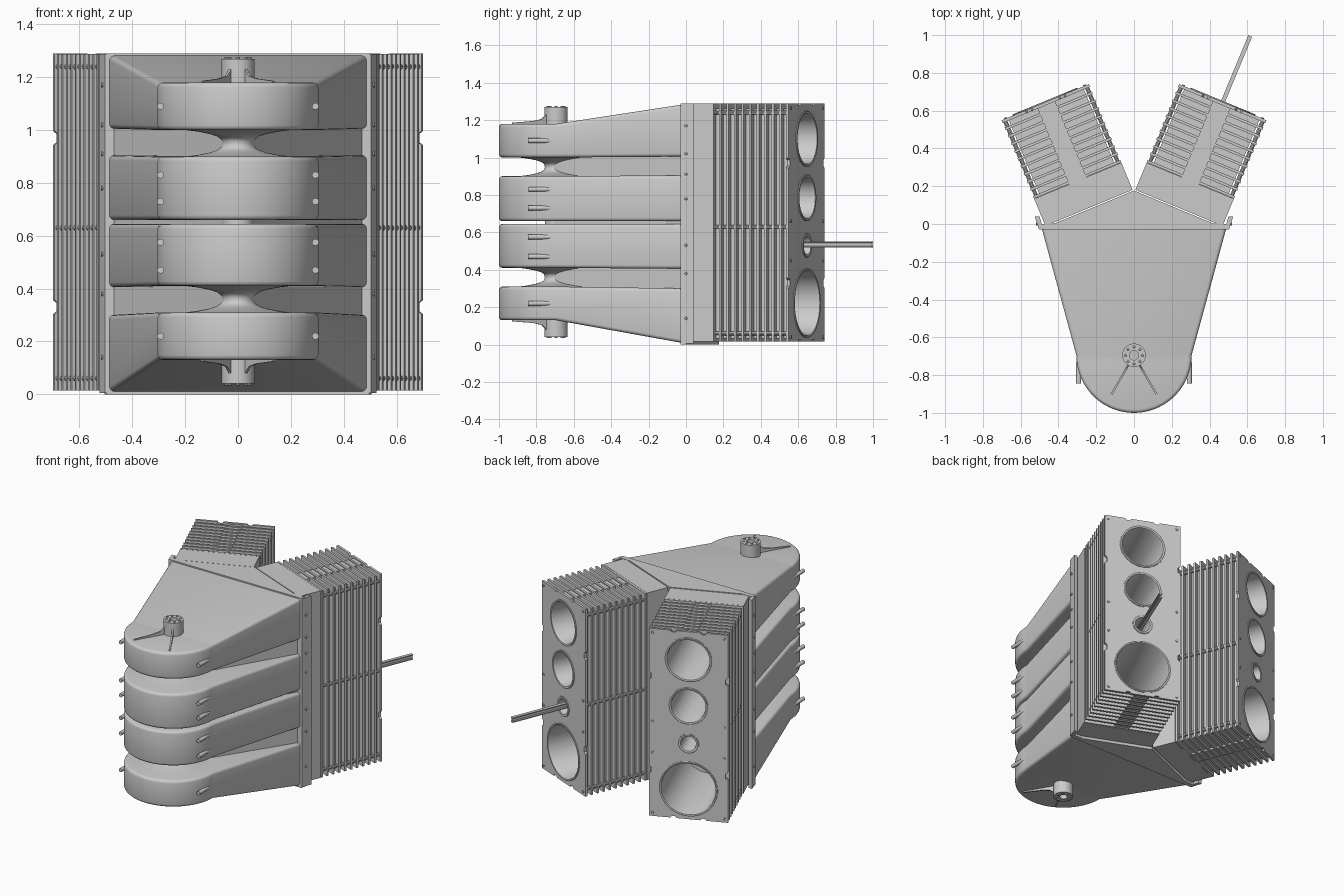
import bpy, bmesh, math
from mathutils import Matrix, Vector

if "Cube" in bpy.data.objects:
    bpy.data.objects.remove(bpy.data.objects["Cube"])

COL = bpy.context.collection
T = Matrix.Translation
I = Matrix.Identity(4)
CY = -0.695                      # crank axis position


def rot(deg, axis):
    return Matrix.Rotation(math.radians(deg), 4, axis)


def circle(r, x=0, y=0, n=48):
    return [(x + r * math.cos(2 * math.pi * i / n), y + r * math.sin(2 * math.pi * i / n)) for i in range(n)]


def rect(x0, y0, x1, y1):
    return [(x0, y0), (x1, y0), (x1, y1), (x0, y1)]


def slab(name, loops, lo, hi, M=I):
    """Flat outline with optional holes, extruded from lo to hi on local z."""
    cu = bpy.data.curves.new(name, 'CURVE')
    cu.dimensions, cu.fill_mode, cu.extrude = '2D', 'BOTH', (hi - lo) / 2
    for pts in loops:
        sp = cu.splines.new('POLY')
        sp.points.add(len(pts) - 1)
        for p, (x, y) in zip(sp.points, pts):
            p.co = (x, y, 0, 1)
        sp.use_cyclic_u = True
    ob = bpy.data.objects.new(name, cu)
    ob.matrix_world = M @ T((0, 0, (lo + hi) / 2))
    COL.objects.link(ob)
    return ob


def mesh_object(name, bm, M=I):
    bmesh.ops.recalc_face_normals(bm, faces=bm.faces)
    me = bpy.data.meshes.new(name)
    bm.to_mesh(me)
    bm.free()
    ob = bpy.data.objects.new(name, me)
    ob.matrix_world = M
    COL.objects.link(ob)
    return ob


def lathe(name, profile, M=I, steps=32):
    bm = bmesh.new()
    vs = [bm.verts.new((r, 0, z)) for r, z in profile]
    es = [bm.edges.new(p) for p in zip(vs, vs[1:])]
    bmesh.ops.spin(bm, geom=vs + es, cent=(0, 0, 0), axis=(0, 0, 1), angle=2 * math.pi, steps=steps)
    bmesh.ops.remove_doubles(bm, verts=bm.verts, dist=1e-5)
    return mesh_object(name, bm, M)


def pin(name, r, length, M, steps=12):
    return lathe(name, [(0, 0), (r, 0), (r, length * .85), (r * .8, length), (0, length)], M, steps)


def lobe(name, nose, rear):
    """Round-nosed crankcase chamber that widens towards the rear."""
    bm = bmesh.new()
    n = 36
    arc = [(-.305 * math.cos(math.pi * i / n), CY - .305 * math.sin(math.pi * i / n)) for i in range(n + 1)]
    caps = []
    for k in (0, 1):
        a = [bm.verts.new((x, y, nose[k])) for x, y in arc]
        b = [bm.verts.new((s * .495, 0, rear[k])) for s in (1, -1)]
        bm.faces.new(a)
        bm.faces.new([a[0], a[-1]] + b)
        caps.append(a + b)
    lo, hi = caps
    for i in range(len(lo)):
        j = (i + 1) % len(lo)
        bm.faces.new([lo[i], lo[j], hi[j], hi[i]])
    ob = mesh_object(name, bm)
    bev = ob.modifiers.new('rounding', 'BEVEL')
    bev.width, bev.segments, bev.limit_method = .018, 3, 'ANGLE'
    bev.angle_limit = math.radians(40)


# Crankcase: four chambers, inner web and rear block
lobe('crankcase_lobe_1', (.13, .31), (.005, .30))
lobe('crankcase_lobe_2', (.41, .645), (.405, .645))
lobe('crankcase_lobe_3', (.66, .90), (.66, .905))
lobe('crankcase_lobe_4', (1.0, 1.18), (1.005, 1.286))
slab('crankcase_web', [[(-.05, -.72), (.05, -.72), (.475, -.02), (-.475, -.02)]], .2, 1.1)
slab('crankcase_rear', [[(-.495, -.03), (.495, -.03), (.505, 0), (.42, .003),
                         (0, .177), (-.42, .003), (-.505, 0)]], 0, 1.29)

# Flared collars in the two wide gaps
for z in (.36, .95):
    prof = [(.06 + .16 * (abs(t) / 6) ** 3, z + .053 * t / 6) for t in range(-6, 7)]
    lathe('crank_collar', prof, T((0, CY, 0)), 40)
pin('crank_shaft', .06, 1.0, T((0, CY, .15)), 32)

# Hubs with bolts and thin gussets, top and bottom
for top in (True, False):
    side = 'top' if top else 'bottom'
    F = I if top else T((0, 0, 1.31)) @ Matrix.Diagonal((1, 1, -1, 1))
    slab(side + '_hub', [circle(.062), circle(.025, n=24)], 1.16, 1.27, F @ T((0, CY, 0)))
    for i in range(8):
        pin(side + '_hub_bolt', .007, .008, F @ T((0, CY, 1.268)) @ rot(45 * i, 'Z') @ T((.045, 0, 0)), 8)
    for a in (-60, -120):
        G = F @ T((0, CY, 0)) @ rot(a, 'Z') @ rot(90, 'X')
        slab(side + '_gusset', [[(.05, 1.17), (.05, 1.25), (.065, 1.225), (.09, 1.205),
                                 (.14, 1.195), (.27, 1.186), (.27, 1.17)]], -.005, .005, G)

# Side pins, bolted flanges
for s in (-1, 1):
    for z in (.22, .47, .575, .73, .83, 1.09):
        pin('side_pin', .013, .13, T((s * .293, -.845, z)) @ rot(-90, 'X'))
    slab('flange', [[(s * .48, -.03), (s * .503, -.03), (s * .525, .04), (s * .50, .04)]], .005, 1.288)
    for z in (.14, .38, .53, .78, .91, 1.02, 1.17):
        pin('flange_bolt', .008, .012, T((s * .507, 0, z)) @ rot(s * 90, 'Y'), 8)

# Cylinder banks: (height, outer radius, inner radius) of each bore
BORES = [(.222, .186, .170), (.53, .066, .046), (.785, .125, .107), (1.10, .150, .132)]
HOLES = [circle(ri + .008, 0, z) for z, ro, ri in BORES]


def plate_outline():
    half = [(.075, .015), (.085, .027), (.105, .027), (.115, .015), (.25, .015)]
    for z in (.33, .97):
        half += [(.25, z - .027), (.235, z - .016), (.235, z + .016), (.25, z + .027)]
    half += [(.25, 1.29), (.115, 1.29), (.105, 1.278), (.085, 1.278), (.075, 1.29)]
    return half + [(-x, z) for x, z in reversed(half)]


for s, side in ((1, 'right'), (-1, 'left')):
    # local x across the bank, local y up, local z down the bores
    B = T((s * .47, .645, 0)) @ rot(-22.5 * s, 'Z') @ rot(90, 'X')
    slab(side + '_head_plate', [plate_outline()] + HOLES, 0, .016, B)
    slab(side + '_barrel_core', [rect(-.215, .033, .215, 1.262)] + HOLES, .01, .46, B)
    slab(side + '_bank_base', [rect(-.25, .015, .25, 1.288)] + HOLES, .45, .606, B)
    fins = slab(side + '_fins', [rect(-.25, .015, .25, 1.288)] + HOLES, .043, .057, B)
    arr = fins.modifiers.new('repeat', 'ARRAY')
    arr.count, arr.use_relative_offset, arr.use_constant_offset = 10, False, True
    arr.constant_offset_displace = (0, 0, .0435)
    # ribs tying the fins together
    for z0, z1 in ((.02, .036), (1.258, 1.282)):
        slab(side + '_end_rib', [rect(-.05, z0, .05, z1)], .01, .455, B)
    for u in (-.234, .234):
        for z in (.06, .63, 1.24):
            pin(side + '_fin_tie', .011, .45, B @ T((u, z, .008)), 10)
        for z in (.04, .45, .66, 1.265):
            pin(side + '_plate_bolt', .008, .008, B @ T((u * .97, z, .002)) @ rot(180, 'X'), 8)
    for z, ro, ri in BORES:
        lathe(side + '_cylinder_liner', [(ro, .01), (ro, -.004), (ro - .004, -.006), (ri + .004, -.004), (ri, .008),
                                         (ri, .606), (ri + .009, .606), (ri + .009, .01), (ro, .01)],
              B @ T((0, z, 0)), 48)

    # Connecting rod with an I section, right bank only
    if s == 1:
        slab('connecting_rod', [[(-.011, .518), (.011, .518), (.011, .525), (.003, .527), (.003, .543), (.011, .545),
                                 (.011, .552), (-.011, .552), (-.011, .545), (-.003, .543), (-.003, .527),
                                 (-.011, .525)]], -.379, .5, B)

# Apply curves and modifiers, then smooth
bpy.context.view_layer.update()
for ob in COL.objects:
    ob.select_set(True)
bpy.context.view_layer.objects.active = COL.objects[0]
bpy.ops.object.convert(target='MESH')
bpy.ops.object.shade_smooth_by_angle(angle=math.radians(32))
